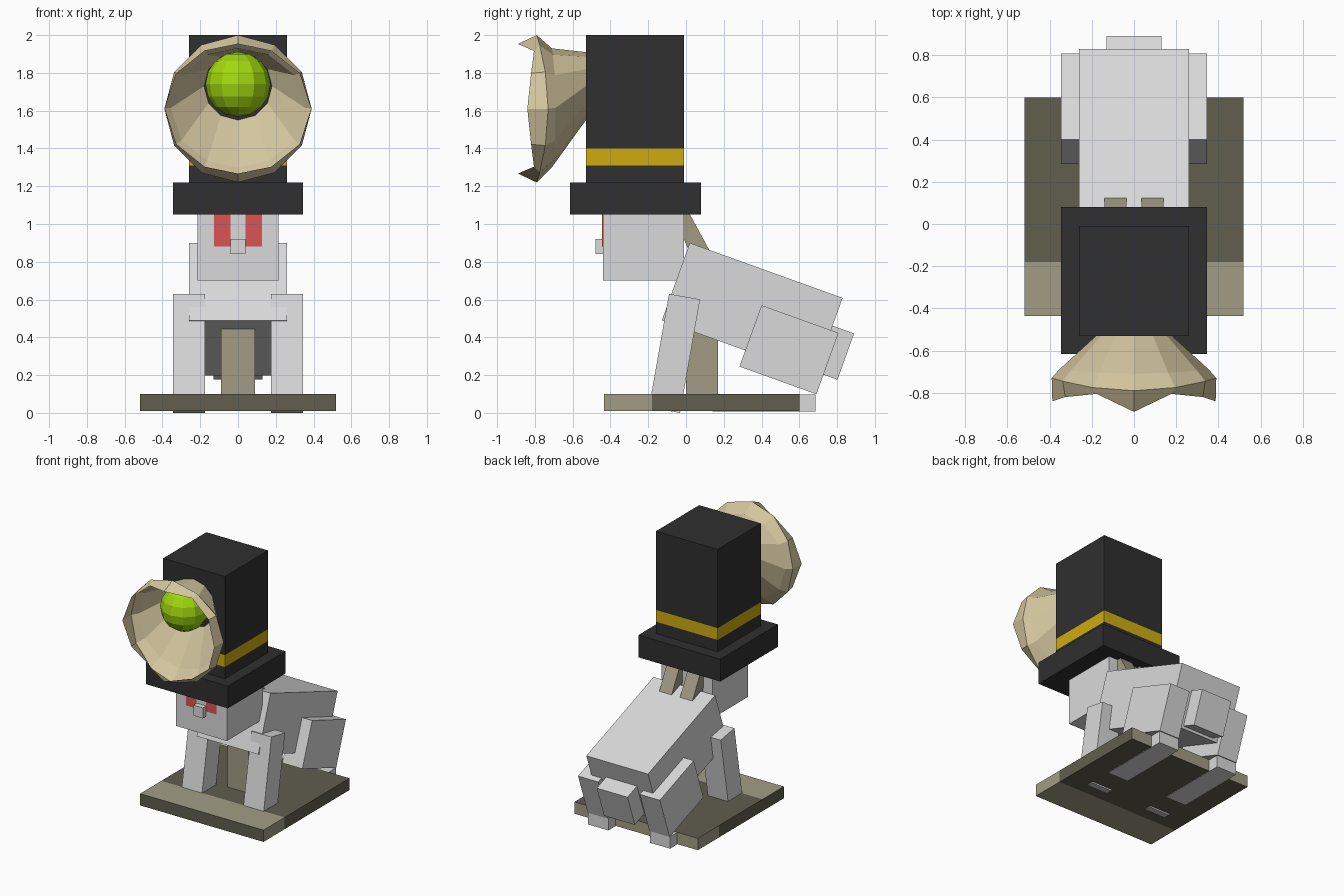
import bpy, bmesh, math

cube = bpy.data.objects.get("Cube")
if cube:
    bpy.data.objects.remove(cube, do_unlink=True)


def material(name, rgb):
    m = bpy.data.materials.new(name)
    m.use_nodes = True
    m.diffuse_color = (*rgb, 1)
    m.node_tree.nodes["Principled BSDF"].inputs["Base Color"].default_value = (*rgb, 1)
    return m


GREY = material("light grey", (0.70, 0.70, 0.70))
BLACK = material("hat black", (0.029, 0.029, 0.030))
GOLD = material("band gold", (0.62, 0.41, 0.005))
RED = material("eye red", (0.69, 0.09, 0.09))
GREEN = material("ball green", (0.36, 0.69, 0.005))
CREAM = material("horn cream", (0.65, 0.56, 0.345))
BEIGE = material("light stone", (0.36, 0.335, 0.24))
STONE = material("dark stone", (0.118, 0.112, 0.077))


def finish(name, bm, *mats):
    bmesh.ops.recalc_face_normals(bm, faces=bm.faces)
    me = bpy.data.meshes.new(name)
    bm.to_mesh(me)
    bm.free()
    for m in mats:
        me.materials.append(m)
    ob = bpy.data.objects.new(name, me)
    bpy.context.collection.objects.link(ob)


def prism(name, x0, x1, profile, mat):
    """Extrude a side profile of (y, z) points from x0 to x1."""
    bm = bmesh.new()
    face = bm.faces.new([bm.verts.new((x0, y, z)) for y, z in profile])
    ext = bmesh.ops.extrude_face_region(bm, geom=[face], use_keep_orig=True)
    moved = [v for v in ext["geom"] if isinstance(v, bmesh.types.BMVert)]
    bmesh.ops.translate(bm, verts=moved, vec=(x1 - x0, 0, 0))
    finish(name, bm, mat)


def box(name, x0, x1, y0, y1, z0, z1, mat):
    prism(name, x0, x1, [(y0, z0), (y1, z0), (y1, z1), (y0, z1)], mat)


def tilted(name, x0, x1, corner, length, depth, angle, mat):
    """Box with its upper front corner given, running back and down by angle."""
    a = math.radians(angle)
    c, s = math.cos(a), math.sin(a)
    y, z = corner
    pts = [(0, 0), (length, 0), (length, -depth), (0, -depth)]
    prism(name, x0, x1, [(y + u * c + v * s, z - u * s + v * c) for u, v in pts], mat)


def pair(builder, name, x0, x1, *args):
    builder("left_" + name, x0, x1, *args)
    builder("right_" + name, -x1, -x0, *args)


# Plinth, cut into strips so its ends can differ in colour
bm = bmesh.new()
bmesh.ops.create_cube(bm, size=1)
for v in bm.verts:
    v.co = (v.co.x * 1.04, v.co.y * 1.035 + 0.0825, v.co.z * 0.09 + 0.055)
for cut in (-0.18, 0.345):
    bmesh.ops.bisect_plane(bm, geom=bm.verts[:] + bm.edges[:] + bm.faces[:],
                           plane_co=(0, cut, 0), plane_no=(0, 1, 0))
bm.normal_update()
for f in bm.faces:
    y, n = f.calc_center_median().y, f.normal
    if abs(n.y) > 0.5:
        light = n.y > 0
    elif n.x < -0.5:
        light = y > 0.345
    else:
        light = y < -0.18
    f.material_index = int(light)
finish("plinth", bm, STONE, BEIGE)
box("support_post", -0.09, 0.09, 0.0, 0.17, 0.09, 0.45, BEIGE)

# Body, legs and tail
tilted("body", -0.26, 0.26, (0.02, 0.90), 0.86, 0.436, 19.8, GREY)
pair(tilted, "front_leg", 0.175, 0.345, (-0.09, 0.63), 0.167, 0.61, 10, GREY)
pair(tilted, "haunch", 0.175, 0.345, (0.40, 0.57), 0.433, 0.345, 19.8, GREY)
pair(box, "hind_foot", 0.175, 0.345, 0.14, 0.685, 0.007, 0.098, GREY)
tilted("tail", -0.13, 0.13, (0.76, 0.467), 0.138, 0.26, 19.8, GREY)

# Head
box("head", -0.215, 0.215, -0.44, -0.01, 0.70, 1.06, GREY)
box("nose", -0.04, 0.04, -0.48, -0.44, 0.84, 0.92, GREY)
pair(box, "eye", 0.04, 0.128, -0.444, -0.439, 0.88, 1.05, RED)
pair(prism, "ear", 0.035, 0.14,
     [(-0.08, 1.08), (0.005, 1.08), (0.13, 0.85), (0.04, 0.80)], BEIGE)

# Hat
box("hat_brim", -0.345, 0.345, -0.615, 0.08, 1.05, 1.22, BLACK)
for name, z0, z1, mat in (("hat_lower_crown", 1.22, 1.31, BLACK),
                          ("hat_band", 1.31, 1.40, GOLD),
                          ("hat_crown", 1.40, 2.0, BLACK)):
    box(name, -0.26, 0.26, -0.53, -0.01, z0, z1, mat)

# Horn: twelve-sided loft from throat to a rim with curled lips
SIDES = 12
LIP_Y = (-0.84, -0.82, -0.805, -0.89)  # from the side round to the top


def horn_point(ring, i):
    a = i * math.tau / SIDES
    quarter = i % 6 if i % 6 <= 3 else 6 - i % 6
    wave = math.cos(2 * a)
    radius, y, zc = [
        (0.18, -0.53, 1.73),
        (0.335 + 0.02 * wave, -0.70 + 0.01 * wave, 1.615),
        (0.39, -0.76 + 0.03 * wave, 1.61),
        (0.365 + 0.022 * wave, LIP_Y[quarter], 1.61),
    ][ring]
    return radius * math.cos(a), y, zc + radius * math.sin(a)


bm = bmesh.new()
rings = [[bm.verts.new(horn_point(r, i)) for i in range(SIDES)] for r in range(4)]
for lo, hi in zip(rings, rings[1:]):
    for i in range(SIDES):
        j = (i + 1) % SIDES
        bm.faces.new((lo[i], lo[j], hi[j], hi[i]))
finish("horn", bm, CREAM)

# Ball sitting in the horn
bm = bmesh.new()
bmesh.ops.create_uvsphere(bm, u_segments=12, v_segments=8, radius=0.172)
bmesh.ops.translate(bm, verts=bm.verts, vec=(0, -0.64, 1.74))
finish("ball", bm, GREEN)
